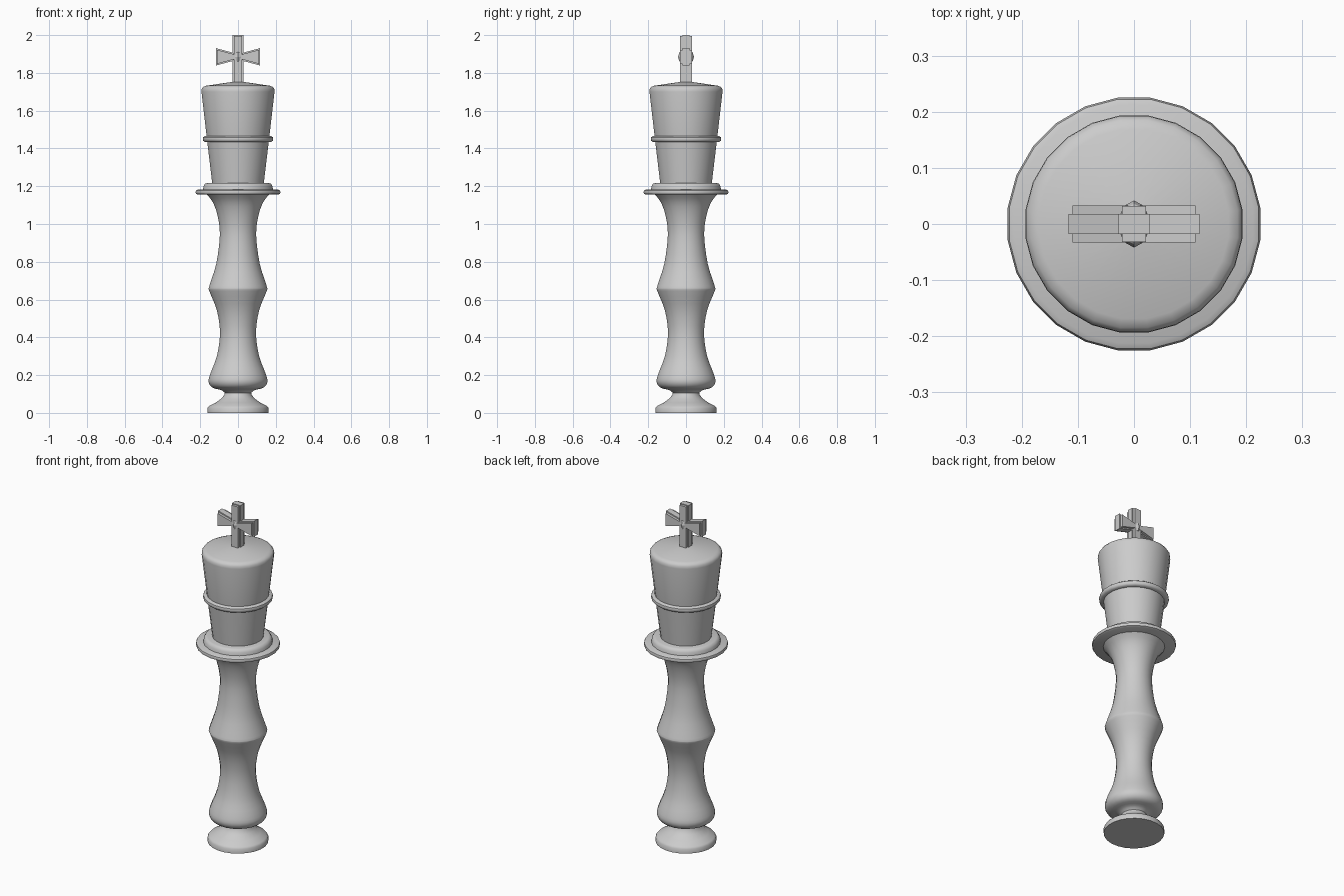
import bpy, bmesh, math
from mathutils import Vector

if "Cube" in bpy.data.objects:
    bpy.data.objects.remove(bpy.data.objects["Cube"], do_unlink=True)

SIDES = 24
CROSS_Z = 1.885

grey = bpy.data.materials.new("plain grey")
grey.use_nodes = True
grey.diffuse_color = (0.6, 0.6, 0.6, 1)
grey.node_tree.nodes["Principled BSDF"].inputs["Base Color"].default_value = grey.diffuse_color


def finish(name, bm, angle=None):
    """Turn a bmesh into a named, coloured object."""
    bmesh.ops.recalc_face_normals(bm, faces=bm.faces)
    mesh = bpy.data.meshes.new(name)
    bm.to_mesh(mesh)
    bm.free()
    mesh.materials.append(grey)
    obj = bpy.data.objects.new(name, mesh)
    bpy.context.collection.objects.link(obj)
    if angle:
        bpy.ops.object.select_all(action='DESELECT')
        bpy.context.view_layer.objects.active = obj
        obj.select_set(True)
        bpy.ops.object.shade_smooth_by_angle(angle=math.radians(angle))
    return obj


def smooth_path(points, steps=3):
    """Round a profile by passing a spline through its points."""
    p = [Vector(q) for q in points]
    p = [p[0]] + p + [p[-1]]
    path = []
    for a, b, c, d in zip(p, p[1:], p[2:], p[3:]):
        for i in range(steps):
            t = i / steps
            path.append(0.5 * (2 * b + (c - a) * t + (2 * a - 5 * b + 4 * c - d) * t ** 2
                               + (3 * b - a - 3 * c + d) * t ** 3))
    return path + [p[-1]]


def turned(name, profile):
    """Turn a (radius, height) profile about z and close both ends."""
    bm = bmesh.new()
    rings = []
    for r, z in profile:
        turns = [math.tau * (i + 0.5) / SIDES for i in range(SIDES)]
        rings.append([bm.verts.new((r * math.cos(a), r * math.sin(a), z)) for a in turns])
    for low, high in zip(rings, rings[1:]):
        for i in range(SIDES):
            j = (i + 1) % SIDES
            bm.faces.new((low[i], low[j], high[j], high[i]))
    bm.faces.new(rings[0])
    bm.faces.new(rings[-1])
    return finish(name, bm, 40)


def prism(name, outline, depth):
    """Extrude an (x, z) outline evenly to front and back."""
    bm = bmesh.new()
    face = bm.faces.new([bm.verts.new((x, -depth, z)) for x, z in outline])
    new = bmesh.ops.extrude_face_region(bm, geom=[face])["geom"]
    bmesh.ops.translate(bm, vec=(0, 2 * depth, 0),
                        verts=[v for v in new if isinstance(v, bmesh.types.BMVert)])
    return finish(name, bm)


# Foot and stem
turned("foot", [(0.163, 0), (0.163, 0.026), (0.155, 0.036), (0.12, 0.054),
                (0.09, 0.075), (0.073, 0.095), (0.07, 0.108), (0.08, 0.12)])
turned("stem", smooth_path([
    (0.07, 0.106), (0.09, 0.121), (0.137, 0.134), (0.157, 0.165), (0.147, 0.21),
    (0.113, 0.3), (0.096, 0.42), (0.112, 0.54), (0.153, 0.645), (0.153, 0.672),
    (0.116, 0.79), (0.097, 0.94), (0.108, 1.04), (0.134, 1.115), (0.17, 1.16)]))

# Collar: wide disc with a smaller step above
turned("collar_disc", [(0.214, 1.155), (0.224, 1.16), (0.227, 1.169),
                       (0.224, 1.178), (0.214, 1.183)])
turned("collar_step", [(0.187, 1.18), (0.184, 1.2), (0.176, 1.213), (0.165, 1.217)])

# Head and its band
turned("head", [(0.137, 1.21), (0.166, 1.45), (0.195, 1.7), (0.194, 1.715),
                (0.186, 1.726), (0.17, 1.732), (0.005, 1.756)])
turned("head_band", [(0.16, 1.433), (0.178, 1.434), (0.186, 1.441), (0.188, 1.45),
                     (0.186, 1.459), (0.178, 1.465), (0.16, 1.466)])


# Cross: each bar is a broad thin core and a smaller thick layer
def arms(name, tip, half_tip, half_waist, depth):
    side = [(-tip, half_tip), (-0.02, half_waist), (0.02, half_waist), (tip, half_tip)]
    outline = [(x, CROSS_Z + h) for x, h in side]
    outline += [(x, CROSS_Z - h) for x, h in reversed(side)]
    prism(name, outline, depth)


def post(name, half, top, depth):
    prism(name, [(-half, 1.73), (half, 1.73), (half, top), (-half, top)], depth)


arms("cross_arms_core", 0.117, 0.046, 0.02, 0.018)
arms("cross_arms_face", 0.11, 0.037, 0.013, 0.033)
post("cross_post_core", 0.028, 2.0, 0.018)
post("cross_post_face", 0.021, 1.995, 0.032)

# Small knob at the centre of the cross
knob = bmesh.new()
bmesh.ops.create_uvsphere(knob, u_segments=8, v_segments=6, radius=0.042)
bmesh.ops.scale(knob, vec=(0.75, 1, 1), verts=knob.verts)
bmesh.ops.translate(knob, vec=(0, 0, CROSS_Z), verts=knob.verts)
finish("cross_knob", knob)
